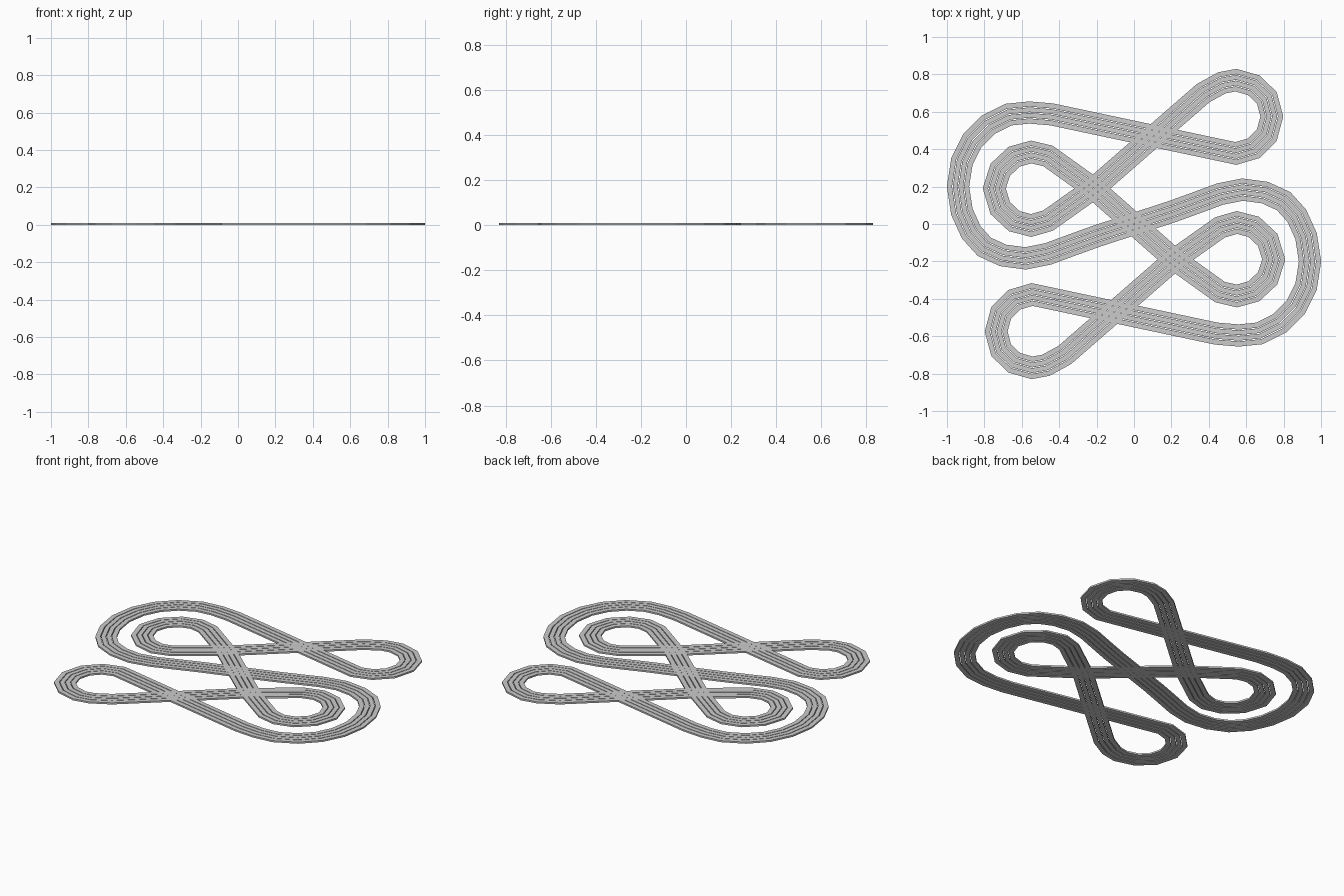
import bpy
from mathutils import Vector

if "Cube" in bpy.data.objects:
    bpy.data.objects.remove(bpy.data.objects["Cube"])

# Half of the track's centre line; the other half is its 180 degree rotation
HALF = [
    (0, 0), (-0.2, -0.065), (-0.33, -0.112), (-0.46, -0.16), (-0.58, -0.184),
    (-0.70, -0.168), (-0.80, -0.122), (-0.87, -0.045), (-0.92, 0.065), (-0.941, 0.2),
    (-0.92, 0.335), (-0.865, 0.445), (-0.78, 0.53), (-0.67, 0.585), (-0.56, 0.596),
    (-0.44, 0.586),                                          # big outer bend
    (0.545, 0.377), (0.64, 0.405), (0.71, 0.475), (0.737, 0.575), (0.71, 0.675),
    (0.64, 0.742), (0.545, 0.769), (0.47, 0.755), (0.37, 0.700),   # end loop
    (0.1, 0.465), (-0.21, 0.195), (-0.46, 0.018), (-0.55, -0.008), (-0.64, 0.015),
    (-0.715, 0.085), (-0.747, 0.19), (-0.715, 0.29), (-0.64, 0.36), (-0.55, 0.385),
    (-0.46, 0.364), (-0.21, 0.185),                           # inner loop
]
PATH = [Vector(p) for p in HALF] + [Vector((-x, -y)) for x, y in HALF]
STRIPS, HALF_WIDTH, GAP, HEIGHT = 4, 0.059, 0.004, 0.01


def offset_path(d):
    """Closed path shifted sideways by d with mitred corners."""
    out = []
    for i, p in enumerate(PATH):
        a = (p - PATH[i - 1]).normalized()
        b = (PATH[(i + 1) % len(PATH)] - p).normalized()
        n = Vector((-a.y - b.y, a.x + b.x)).normalized()
        out.append(p + n * d / n.dot(Vector((-a.y, a.x))))
    return out


def strip(name, d0, d1):
    """Flat rectangular bar swept round the closed path."""
    left, right = offset_path(d1), offset_path(d0)
    verts, faces, n = [], [], len(PATH)
    for l, r in zip(left, right):
        verts += [(r.x, r.y, 0), (l.x, l.y, 0), (l.x, l.y, HEIGHT), (r.x, r.y, HEIGHT)]
    for i in range(n):
        j = (i + 1) % n
        for k in range(4):
            m = (k + 1) % 4
            faces.append((4 * i + k, 4 * i + m, 4 * j + m, 4 * j + k))
    mesh = bpy.data.meshes.new(name)
    mesh.from_pydata(verts, [], faces)
    obj = bpy.data.objects.new(name, mesh)
    bpy.context.collection.objects.link(obj)
    # outward normals
    import bmesh
    bm = bmesh.new()
    bm.from_mesh(mesh)
    bmesh.ops.recalc_face_normals(bm, faces=bm.faces)
    bm.to_mesh(mesh)
    bm.free()


# Parallel lanes of the interlaced band
pitch = 2 * HALF_WIDTH / STRIPS
for s in range(STRIPS):
    start = -HALF_WIDTH + s * pitch
    strip(f"knot_lane_{s + 1}",
          start + (GAP / 2 if s else 0),
          start + pitch - (GAP / 2 if s < STRIPS - 1 else 0))
